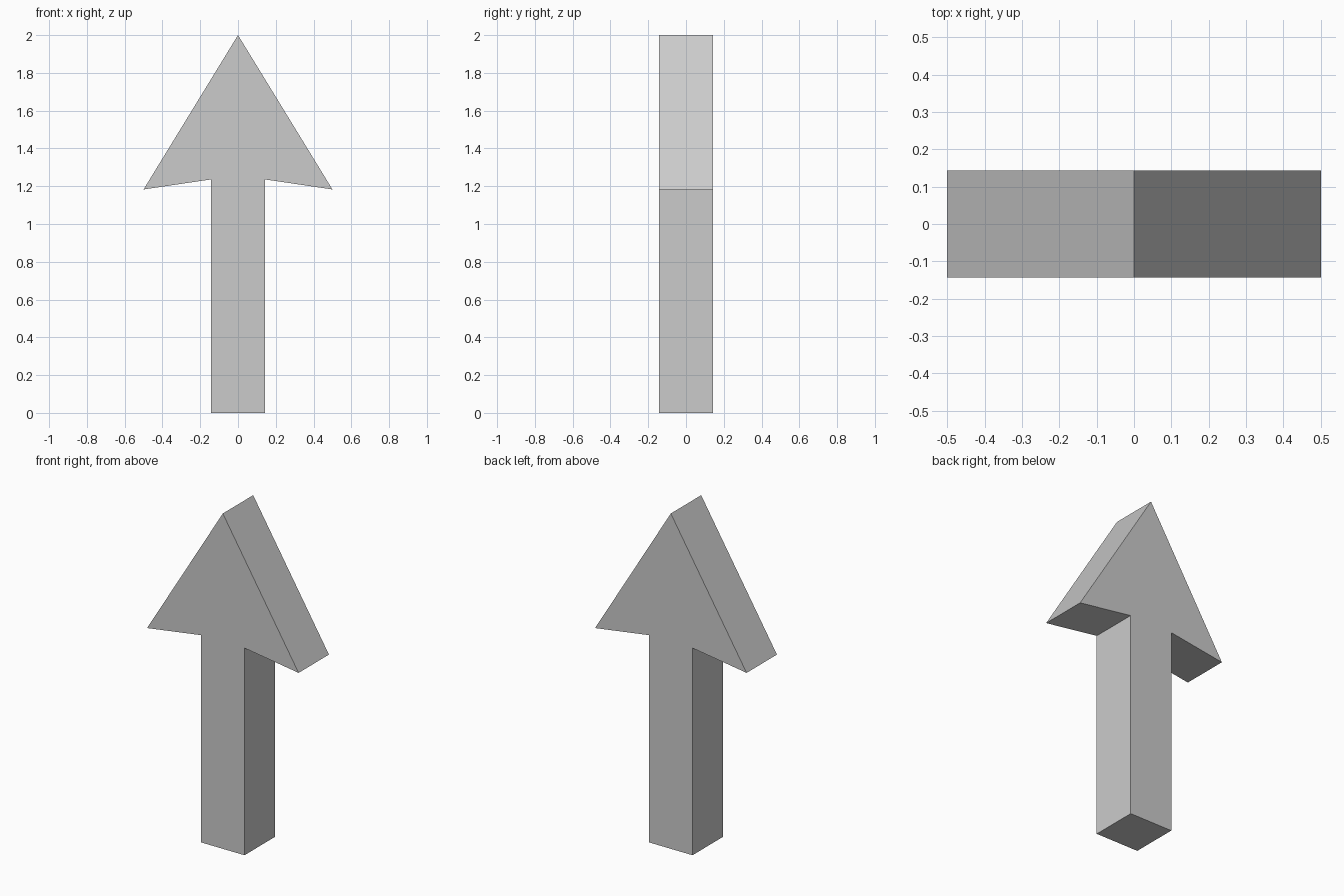
import bpy
import bmesh

if "Cube" in bpy.data.objects:
    bpy.data.objects.remove(bpy.data.objects["Cube"])

HALF_DEPTH = 0.143

# Right half of the arrow outline (x, z), from the foot of the shaft to the tip
half = [(0.143, 0.0), (0.143, 1.236), (0.5, 1.183)]
outline = half + [(0.0, 2.0)] + [(-x, z) for x, z in reversed(half)]

# Arrow: one flat profile extruded front to back
bm = bmesh.new()
front = bm.faces.new([bm.verts.new((x, -HALF_DEPTH, z)) for x, z in outline])
extruded = bmesh.ops.extrude_face_region(bm, geom=[front], use_keep_orig=True)
back_verts = [v for v in extruded["geom"] if isinstance(v, bmesh.types.BMVert)]
bmesh.ops.translate(bm, verts=back_verts, vec=(0, 2 * HALF_DEPTH, 0))
bmesh.ops.recalc_face_normals(bm, faces=bm.faces)

mesh = bpy.data.meshes.new("arrow")
bm.to_mesh(mesh)
bm.free()
bpy.context.collection.objects.link(bpy.data.objects.new("arrow", mesh))
